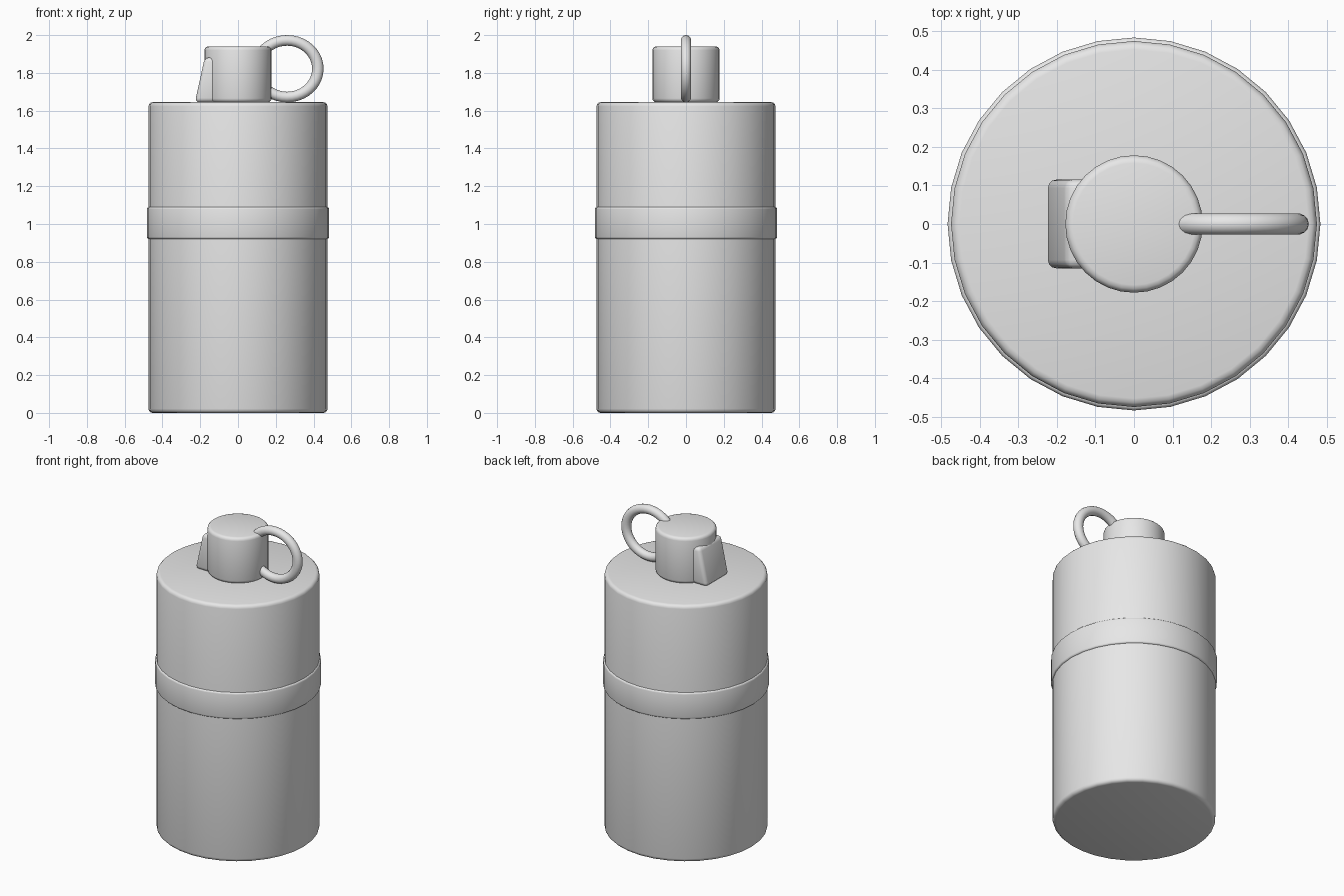
import bpy
import math

cube = bpy.data.objects.get("Cube")
if cube:
    bpy.data.objects.remove(cube, do_unlink=True)

GREY = (0.8, 0.8, 0.8, 1)
metal = bpy.data.materials.new("plain grey metal")
metal.use_nodes = True
metal.diffuse_color = GREY
metal.node_tree.nodes["Principled BSDF"].inputs["Base Color"].default_value = GREY


def finish(name, bevel=0.0, angle=35):
    """Name, colour, bevel and smooth the active object."""
    obj = bpy.context.object
    obj.name = name
    obj.data.materials.append(metal)
    if bevel:
        mod = obj.modifiers.new("rounded edges", 'BEVEL')
        mod.width = bevel
        mod.segments = 3
        mod.limit_method = 'ANGLE'
        mod.angle_limit = math.radians(40)
        bpy.ops.object.modifier_apply(modifier=mod.name)
    bpy.ops.object.shade_smooth_by_angle(angle=math.radians(angle))
    return obj


def drum(name, radius, bottom, top, bevel):
    bpy.ops.mesh.primitive_cylinder_add(
        vertices=32, radius=radius, depth=top - bottom,
        location=(0, 0, (bottom + top) / 2))
    return finish(name, bevel)


# Canister, middle band and cap
drum("canister_body", 0.474, 0, 1.645, 0.022)
drum("middle_band", 0.483, 0.92, 1.09, 0.012)
drum("cap", 0.178, 1.645, 1.94, 0.02)

# Sloping lever against the cap
bpy.ops.mesh.primitive_cube_add(size=1, location=(-0.159, 0, 1.763))
lever = bpy.context.object
lever.scale = (0.138, 0.23, 0.236)
bpy.ops.object.transform_apply(location=False, rotation=False, scale=True)
for v in lever.data.vertices:
    if v.co.z > 0 and v.co.x < 0:
        v.co.x += 0.052
finish("lever", 0.022)

# Pull ring, slightly wider than tall
bpy.ops.mesh.primitive_torus_add(
    major_segments=40, minor_segments=14, major_radius=0.15, minor_radius=0.028,
    location=(0.26, 0, 1.822), rotation=(math.pi / 2, 0, 0))
bpy.context.object.scale.x = 1.085
bpy.ops.object.transform_apply(location=False, rotation=True, scale=True)
finish("pull_ring", angle=60)
